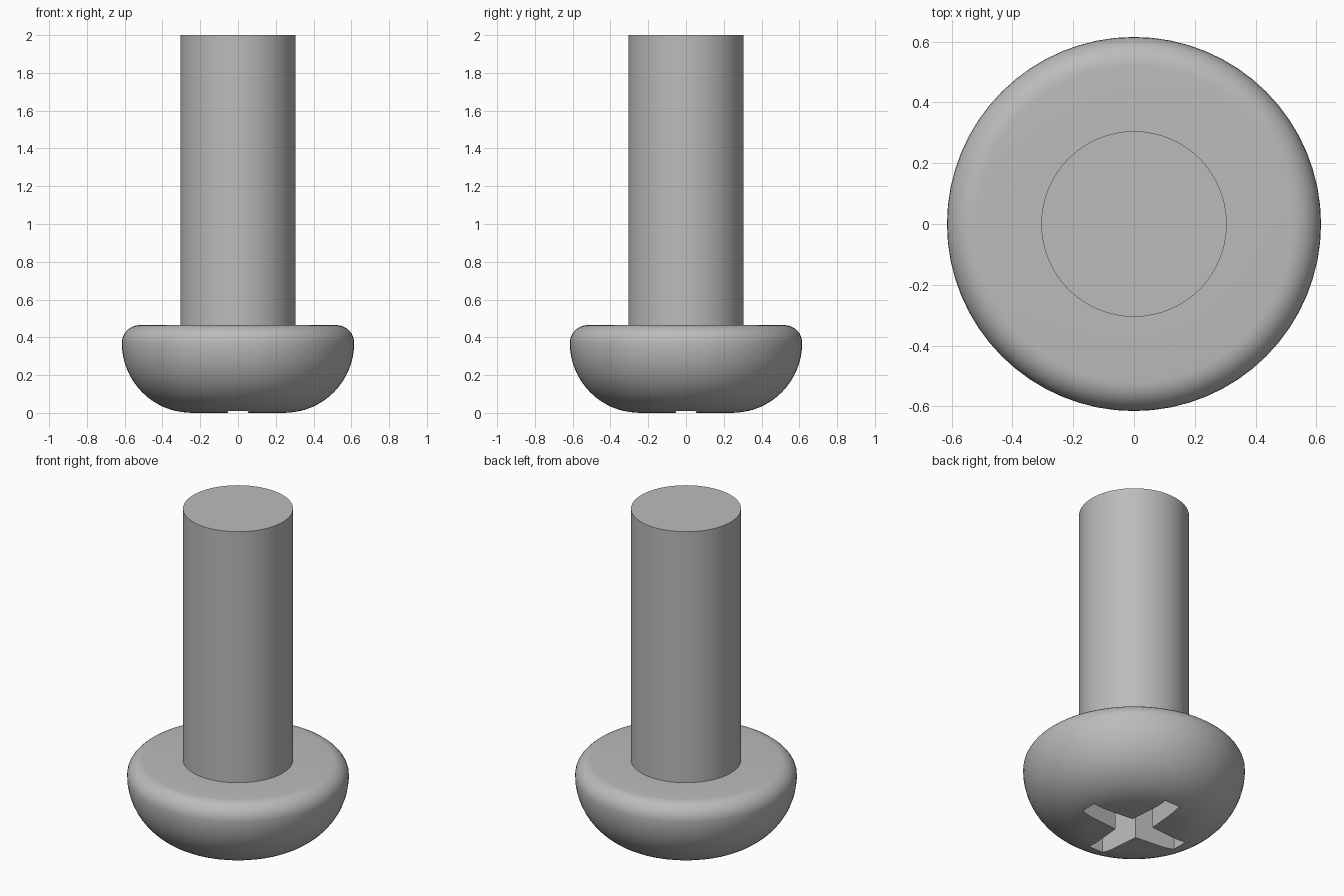
import bpy
import bmesh
from math import sin, cos, pi, radians
from mathutils import Matrix, Vector

if "Cube" in bpy.data.objects:
    bpy.data.objects.remove(bpy.data.objects["Cube"], do_unlink=True)

SIDES = 64
HEAD_R, HEAD_TOP = 0.615, 0.465
DOME_R, LIP_R = 0.37, 0.095
SHAFT_R, TOP = 0.305, 2.0

steel = bpy.data.materials.new("steel grey")
steel.use_nodes = True
colour = (0.5, 0.5, 0.5, 1)
steel.diffuse_color = colour
steel.node_tree.nodes["Principled BSDF"].inputs["Base Color"].default_value = colour


def make_object(name, bm):
    bmesh.ops.recalc_face_normals(bm, faces=bm.faces)
    mesh = bpy.data.meshes.new(name)
    bm.to_mesh(mesh)
    bm.free()
    mesh.materials.append(steel)
    obj = bpy.data.objects.new(name, mesh)
    bpy.context.collection.objects.link(obj)
    return obj


def arc(cx, cz, radius, start, end, steps):
    angles = [radians(start + (end - start) * i / steps) for i in range(steps + 1)]
    return [(cx + radius * cos(a), cz + radius * sin(a)) for a in angles]


def lathe(name, profile):
    bm = bmesh.new()
    rings = [[bm.verts.new((r * cos(2 * pi * i / SIDES), r * sin(2 * pi * i / SIDES), z))
              for i in range(SIDES)] for r, z in profile]
    for low, high in zip(rings, rings[1:]):
        for i in range(SIDES):
            j = (i + 1) % SIDES
            bm.faces.new((low[i], low[j], high[j], high[i]))
    bm.faces.new(rings[0])
    bm.faces.new(rings[-1])
    return make_object(name, bm)


# Domed head with rounded rim, and plain shaft, as one turned body
profile = arc(HEAD_R - DOME_R, DOME_R, DOME_R, -90, 0, 16)
profile += arc(HEAD_R - LIP_R, HEAD_TOP - LIP_R, LIP_R, 0, 90, 8)[1:]
profile += [(SHAFT_R, HEAD_TOP), (SHAFT_R, TOP)]
screw = lathe("screw_head_and_shaft", profile)

# Cross-shaped drive recess with slightly tapering arms
bm = bmesh.new()
outline = []
for k in range(4):
    turn = Matrix.Rotation(k * pi / 2, 3, 'Z')
    for x, y in ((0.33, -0.05), (0.33, 0.05), (0.073, 0.073)):
        outline.append(bm.verts.new(turn @ Vector((x, y, -0.1))))
base = bm.faces.new(outline)
lid = bmesh.ops.extrude_face_region(bm, geom=[base])
bmesh.ops.translate(bm, vec=(0, 0, 0.35),
                    verts=[v for v in lid["geom"] if isinstance(v, bmesh.types.BMVert)])
cutter = make_object("recess_cutter", bm)
cutter.hide_render = True

cut = screw.modifiers.new("drive_recess", 'BOOLEAN')
cut.operation = 'DIFFERENCE'
cut.solver = 'EXACT'
cut.object = cutter

bpy.ops.object.select_all(action='DESELECT')
bpy.context.view_layer.objects.active = screw
screw.select_set(True)
bpy.ops.object.modifier_apply(modifier=cut.name)
bpy.data.objects.remove(cutter, do_unlink=True)
bpy.ops.object.shade_smooth_by_angle(angle=radians(30))
